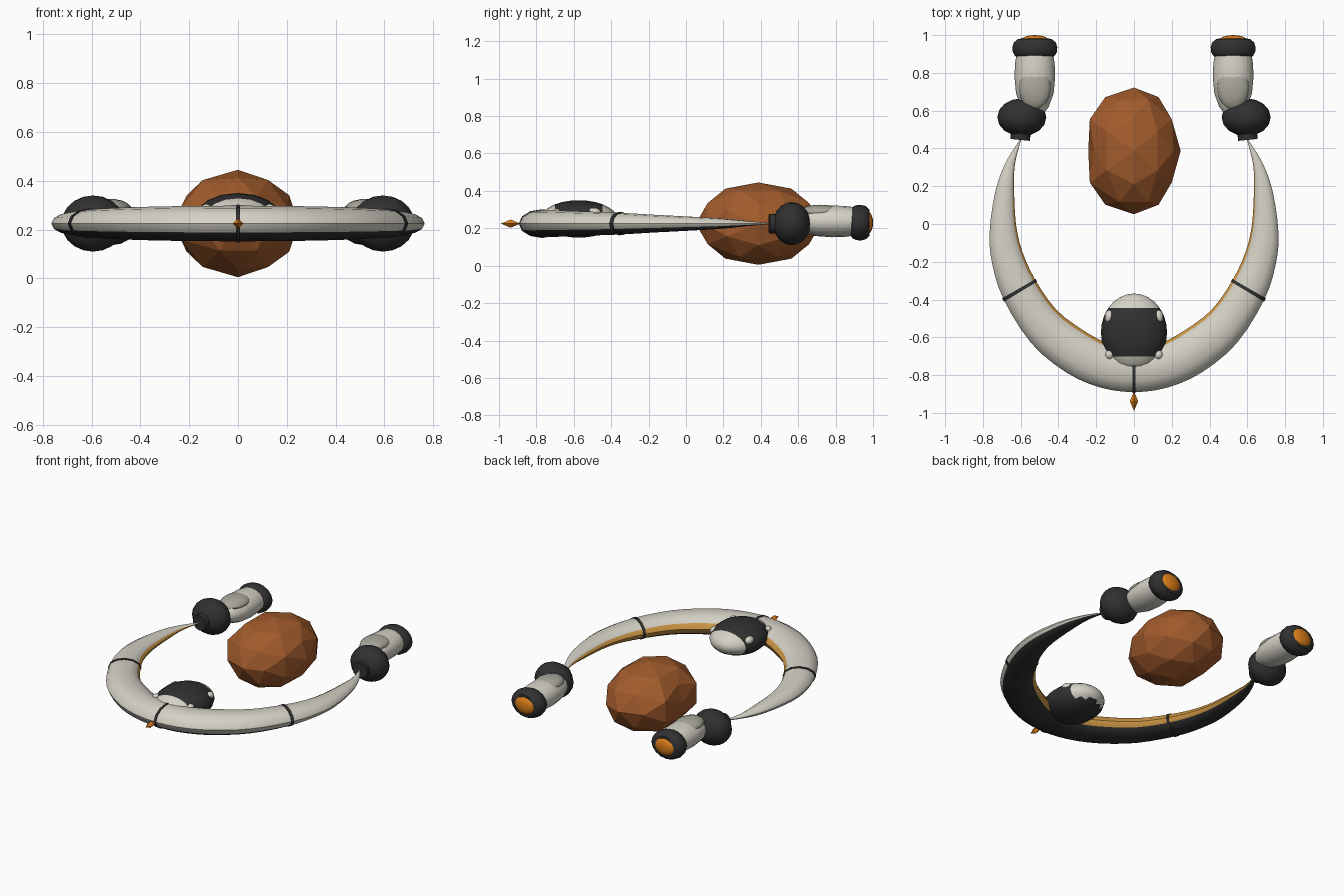
import bpy, bmesh, math
from mathutils import Vector, Matrix

if "Cube" in bpy.data.objects:
    bpy.data.objects.remove(bpy.data.objects["Cube"])

MID = 0.225  # height of the centre plane


def mat(name, rgb):
    m = bpy.data.materials.new(name)
    m.diffuse_color = (*rgb, 1)
    m.use_nodes = True
    m.node_tree.nodes["Principled BSDF"].inputs["Base Color"].default_value = m.diffuse_color
    return m


WHITE = mat("warm white", (0.66, 0.64, 0.56))
GREY = mat("warm grey", (0.40, 0.39, 0.33))
DARK = mat("charcoal", (0.03, 0.03, 0.03))
AMBER = mat("amber", (0.62, 0.31, 0.06))
ORANGE = mat("orange", (0.72, 0.21, 0.01))
RUST = mat("rust", (0.36, 0.105, 0.025))


def finish(name, bm, mats, rule=None, smooth=True):
    bmesh.ops.recalc_face_normals(bm, faces=bm.faces)
    if rule:
        for f in bm.faces:
            f.material_index = rule(f)
    me = bpy.data.meshes.new(name)
    bm.to_mesh(me)
    bm.free()
    for m in mats:
        me.materials.append(m)
    ob = bpy.data.objects.new(name, me)
    bpy.context.collection.objects.link(ob)
    if smooth:
        bpy.ops.object.select_all(action='DESELECT')
        ob.select_set(True)
        bpy.context.view_layer.objects.active = ob
        bpy.ops.object.shade_smooth_by_angle(angle=math.radians(40))
    return ob


def lathe(name, pts, x, z, sx, sz, mats, rule=None, segs=16):
    """Spin (y, radius) points around a y axis at (x, z), squashed by sx, sz."""
    bm = bmesh.new()
    rings = [[bm.verts.new((x + sx * r * math.cos(k * math.tau / segs), y,
                            z + sz * r * math.sin(k * math.tau / segs)))
              for k in range(segs)] for y, r in pts]
    for a, b in zip(rings, rings[1:]):
        for k in range(segs):
            n = (k + 1) % segs
            bm.faces.new((a[k], a[n], b[n], b[k]))
    bm.faces.new(rings[0])
    bm.faces.new(rings[-1])
    bmesh.ops.remove_doubles(bm, verts=bm.verts, dist=1e-5)
    return finish(name, bm, mats, rule)


def ball(name, loc, radii, m, u=16, v=10):
    bm = bmesh.new()
    bmesh.ops.create_uvsphere(
        bm, u_segments=u, v_segments=v, radius=1,
        matrix=Matrix.Translation(loc) @ Matrix.Diagonal((*radii, 1)))
    return finish(name, bm, [m])


# Crescent hull stations: outer x, y, inner x, y, half height
HALF = [(0, -.89, 0, -.65, .073), (.18, -.865, .13, -.635, .072),
        (.36, -.785, .265, -.565, .070), (.545, -.63, .41, -.455, .065),
        (.69, -.40, .52, -.30, .058), (.75, -.215, .59, -.15, .048),
        (.765, -.05, .625, .0, .040), (.735, .17, .635, .19, .028),
        (.68, .325, .63, .32, .014), (.605, .445, .598, .445, .003)]
STATIONS = [(-a, b, -c, d, h) for a, b, c, d, h in HALF[:0:-1]] + HALF


def station(t):
    """Smooth interpolation along the stations; t runs from -9 to 9."""
    s = t + 9
    i = min(int(s), 17)
    u = s - i
    p = [STATIONS[min(max(i + k, 0), 18)] for k in (-1, 0, 1, 2)]
    return [b + .5 * u * (c - a + u * (2 * a - 5 * b + 4 * c - d
                                       + u * (3 * (b - c) + d - a)))
            for a, b, c, d in zip(*p)]


def sweep(name, ts, grow, mats, colours=None, segs=12):
    bm = bmesh.new()
    rings = []
    for t in ts:
        ox, oy, ix, iy, h = station(t)
        o, i = Vector((ox, oy, MID)), Vector((ix, iy, MID))
        c, r = (o + i) / 2, (o - i) / 2
        r += r.normalized() * grow
        rings.append([bm.verts.new(c + r * math.cos(k * math.tau / segs) + Vector(
            (0, 0, (h + grow) * math.sin(k * math.tau / segs)))) for k in range(segs)])
    for a, b in zip(rings, rings[1:]):
        for k in range(segs):
            n = (k + 1) % segs
            f = bm.faces.new((a[k], a[n], b[n], b[k]))
            f.material_index = colours[k] if colours else 0
    bm.faces.new(rings[0])
    bm.faces.new(rings[-1])
    return finish(name, bm, mats)


# Hull: white above, dark belly, amber band along the inner side
sweep("crescent_hull", [k / 3 for k in range(-27, 28)], 0, [WHITE, DARK, AMBER],
      [0, 0, 0, 0, 0, 2, 2, 1, 1, 1, 1, 0])
for nm, t in (("left", -4), ("front", 0), ("right", 4)):
    sweep("hull_seam_" + nm, [t - .045, t + .045], .004, [DARK])

# Cockpit: dark band and belly, white nose and tail
CY = -.573
lathe("cockpit", [(CY - .205 * math.cos(math.pi * k / 14), math.sin(math.pi * k / 14))
                  for k in range(15)], 0, .25, .175, .1, [DARK, WHITE],
      lambda f: int(abs(f.calc_center_median().y - CY - .005) > .135
                    and f.calc_center_median().z > .2))
for s in (-1, 1):
    ball("cockpit_rear_pod", (s * .13, -.492, .285), (.025, .037, .025), WHITE, 12, 8)
    ball("cockpit_front_pod", (s * .13, -.692, .285), (.022, .024, .02), WHITE, 12, 8)

# Pointed prow
bm = bmesh.new()
for a in range(3):
    for s in (-1, 1):
        v = [0, -.938, MID]
        v[a] += s * (.022, .052, .022)[a]
        bm.verts.new(v)
bmesh.ops.convex_hull(bm, input=bm.verts)
finish("prow_point", bm, [ORANGE], smooth=False)

# Faceted rock
phi = (1 + 5 ** .5) / 2
corners = []
for s in (-1, 1):
    for t in (-phi, phi):
        corners += [Vector((s, t, 0)), Vector((0, s, t)), Vector((t, 0, s))]
mids = [(a + b) / 2 for i, a in enumerate(corners) for b in corners[:i]
        if (a - b).length < 2.1]
bm = bmesh.new()
for p in corners + mids:
    bm.verts.new(p.normalized())
bmesh.ops.convex_hull(bm, input=bm.verts)
for v in bm.verts:
    x = v.co.x
    if -.83 < x < -.45:
        v.co.x *= 1.17
    elif x < -.9:
        v.co.x *= .98
    v.co = Vector((v.co.x * .247, v.co.y * .335 + .387, v.co.z * .22 + MID))
finish("rock", bm, [RUST], smooth=False)

# Engine arms at both hull tips
for s, side in ((-1, "left"), (1, "right")):
    x = s * .525
    bm = bmesh.new()
    bmesh.ops.create_cone(
        bm, cap_ends=True, segments=12, radius1=.052, radius2=.052, depth=.06,
        matrix=Matrix.Translation((s * .6, .475, MID))
        @ Matrix.Rotation(s * .1, 4, 'Z') @ Matrix.Rotation(math.pi / 2, 4, 'X'))
    finish("collar_" + side, bm, [DARK])
    ball("joint_" + side, (s * .594, .565, MID), (.13, .1, .115), DARK)
    lathe("arm_" + side, [(.58, .4), (.62, .68), (.69, .92), (.78, 1), (.85, .97), (.91, .88)],
          x, .237, .108, .085, [WHITE])
    ball("arm_pad_" + side, (x, .72, .288), (.085, .115, .038), GREY)
    lathe("engine_ring_" + side,
          [(.88, .72), (.89, .88), (.91, .98), (.935, 1), (.96, .94), (.98, .75), (.983, .4)],
          x, .23, .119, .095, [DARK])
    ball("engine_glow_" + side, (x, .972, .23), (.074, .028, .06), ORANGE)
